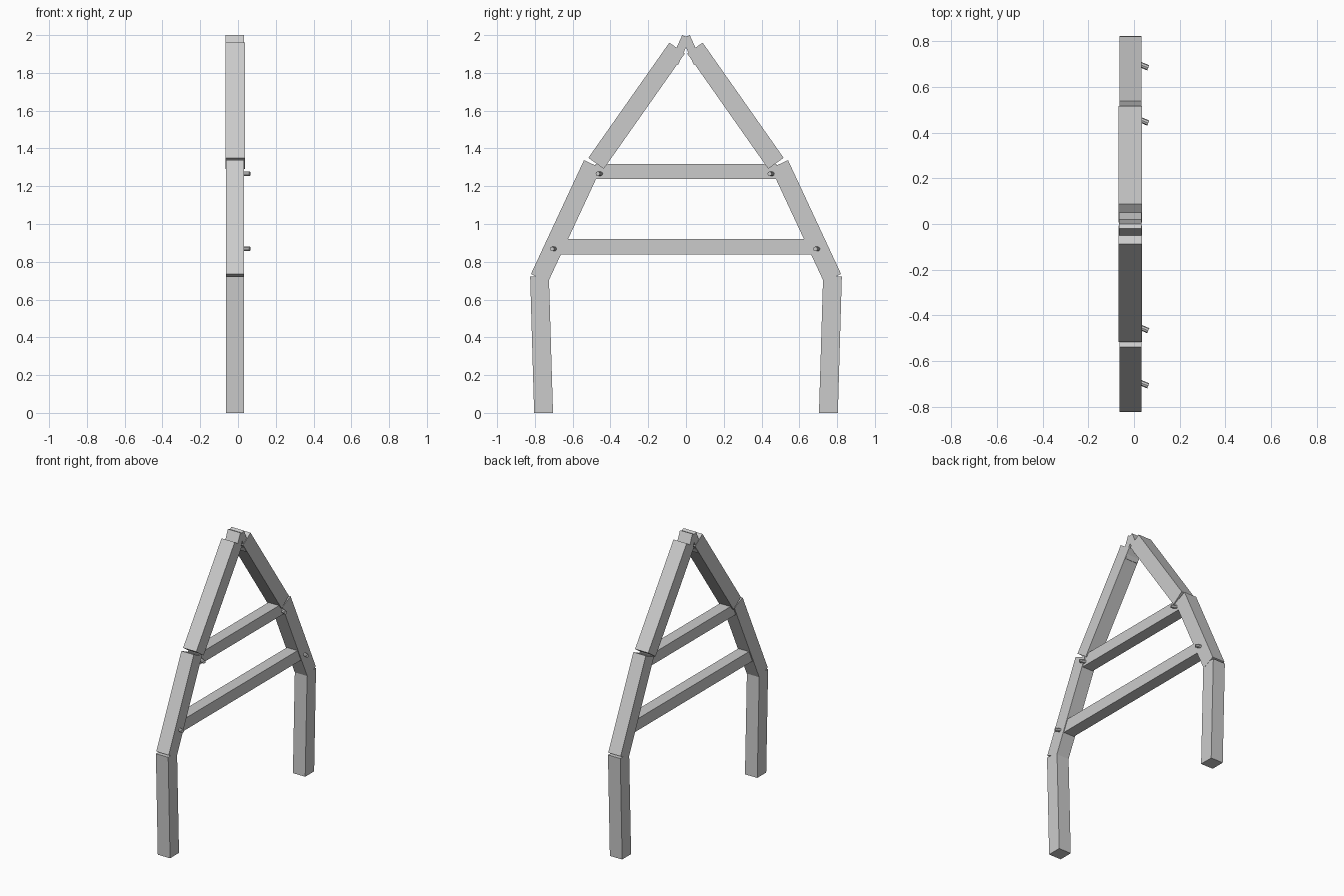
import bpy, bmesh, math
from mathutils import Vector

if "Cube" in bpy.data.objects:
    bpy.data.objects.remove(bpy.data.objects["Cube"])


def prism(name, pts, x0, x1):
    """Extrude a (y, z) outline along x."""
    bm = bmesh.new()
    face = bm.faces.new([bm.verts.new((x0, y, z)) for y, z in pts])
    ext = bmesh.ops.extrude_face_region(bm, geom=[face])
    moved = [v for v in ext["geom"] if isinstance(v, bmesh.types.BMVert)]
    bmesh.ops.translate(bm, verts=moved, vec=(x1 - x0, 0, 0))
    bmesh.ops.recalc_face_normals(bm, faces=bm.faces)
    me = bpy.data.meshes.new(name)
    bm.to_mesh(me)
    bm.free()
    ob = bpy.data.objects.new(name, me)
    bpy.context.collection.objects.link(ob)
    return ob


def timber(name, start, end, width, side, x0, x1):
    """Square-cut timber; start and end lie on its outer edge."""
    a, b = Vector(start), Vector(end)
    d = (b - a).normalized()
    n = Vector((-d.y, d.x)) * width
    pts = [a, b, b + n, a + n]
    return prism(name, [(p.x * side, p.y) for p in pts], x0, x1)


for side, label in ((1, "back"), (-1, "front")):
    # Post with a slight outward lean
    prism(label + "_post", [(side * y, z) for y, z in
          ((0.704, 0), (0.804, 0), (0.825, 0.721), (0.726, 0.724))], -0.064, 0.032)
    # Two rafter segments
    timber(label + "_lower_rafter", (0.821, 0.735), (0.540, 1.338), 0.1, side, -0.064, 0.033)
    timber(label + "_upper_rafter", (0.517, 1.350), (0.088, 1.960), 0.1, side, -0.067, 0.036)
    # Short crossing piece at the ridge
    timber(label + "_ridge_block", (0.083, 1.860), (0.020, 2.0), 0.045, side, -0.065, 0.033)
    # Pegs at the tie beam ends
    for level, y, z in (("upper", 0.455, 1.266), ("lower", 0.697, 0.868)):
        bpy.ops.mesh.primitive_cylinder_add(vertices=8, radius=0.012, depth=0.065,
                                            location=(0.0325, side * y, z),
                                            rotation=(math.radians(22.5), math.pi / 2, 0))
        bpy.context.object.name = f"{label}_{level}_peg"

# Horizontal tie beams
for name, half, z0, z1 in (("upper_tie_beam", 0.48, 1.238, 1.317),
                           ("lower_tie_beam", 0.67, 0.838, 0.920)):
    prism(name, [(-half, z0), (half, z0), (half, z1), (-half, z1)], -0.055, 0.028)
